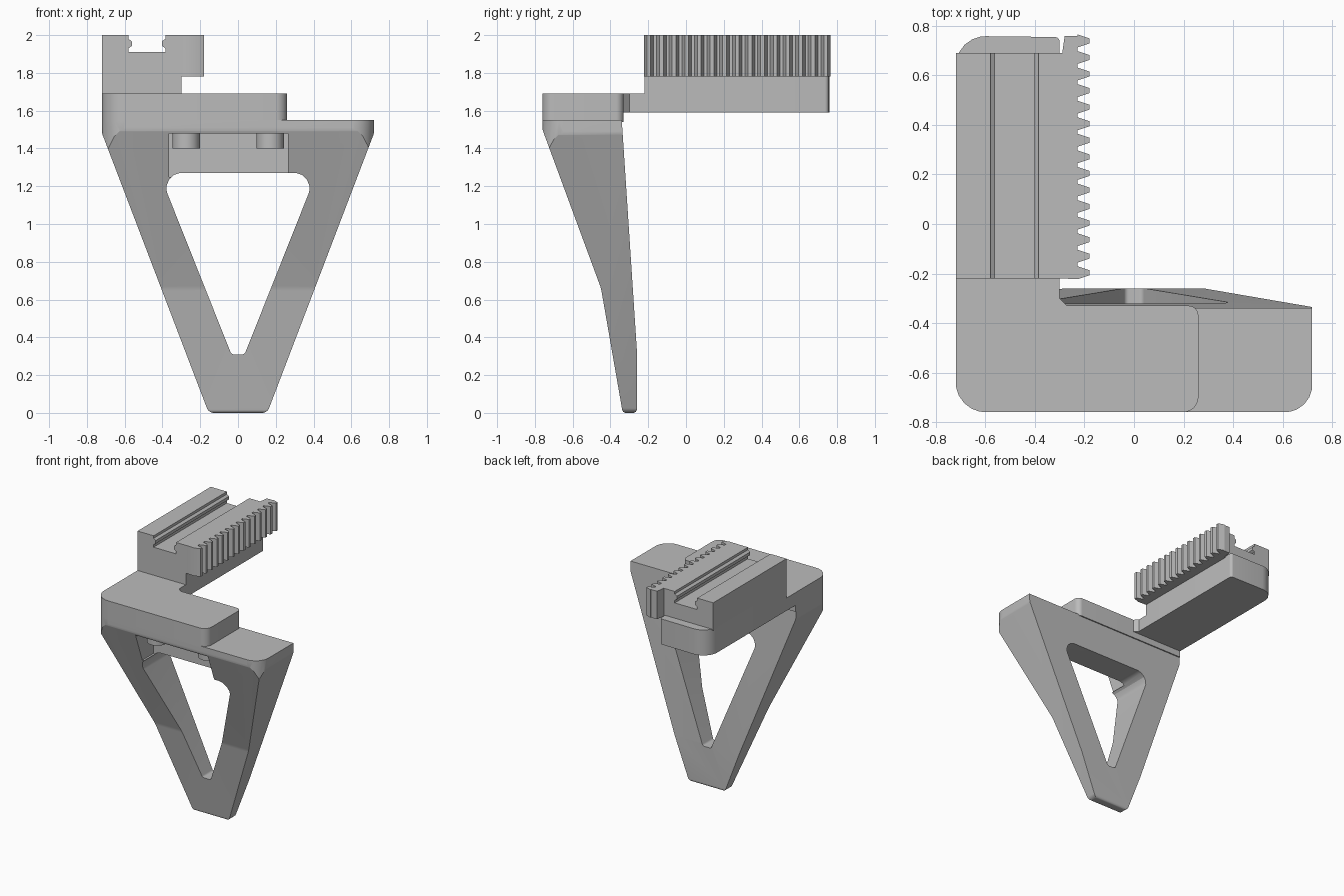
import bpy, math
from mathutils import Vector

if "Cube" in bpy.data.objects:
    bpy.data.objects.remove(bpy.data.objects["Cube"])

GREY = (0.5, 0.5, 0.5, 1)
mat = bpy.data.materials.new("plain grey")
mat.use_nodes = True
mat.diffuse_color = GREY
mat.node_tree.nodes["Principled BSDF"].inputs["Base Color"].default_value = GREY


def rounded(points, steps=6):
    """Profile of (u, v[, radius]) points with the corners filleted."""
    out = []
    for i, p in enumerate(points):
        c = Vector(p[:2])
        r = p[2] if len(p) > 2 else 0
        if not r:
            out.append(c)
            continue
        a = (Vector(points[i - 1][:2]) - c).normalized()
        b = (Vector(points[(i + 1) % len(points)][:2]) - c).normalized()
        half = a.angle(b) / 2
        start, end = c + a * r / math.tan(half), c + b * r / math.tan(half)
        centre = c + (a + b).normalized() * r / math.sin(half)
        for k in range(steps + 1):
            d = start.lerp(end, k / steps) - centre
            out.append(centre + d.normalized() * r)
    return out


def prism(name, points, axis, lo, hi):
    """Extrude a profile along x (yz), y (xz) or z (xy)."""
    place = {"x": lambda u, v, w: (w, u, v),
             "y": lambda u, v, w: (u, w, v),
             "z": lambda u, v, w: (u, v, w)}[axis]
    loop = rounded(points)
    n = len(loop)
    verts = [place(p.x, p.y, w) for w in (lo, hi) for p in loop]
    faces = [range(n - 1, -1, -1), range(n, 2 * n)]
    faces += [(i, (i + 1) % n, n + (i + 1) % n, n + i) for i in range(n)]
    mesh = bpy.data.meshes.new(name)
    mesh.from_pydata(verts, [], [tuple(f) for f in faces])
    obj = bpy.data.objects.new(name, mesh)
    bpy.context.collection.objects.link(obj)
    mesh.materials.append(mat)
    bpy.context.view_layer.objects.active = obj
    bpy.ops.object.select_all(action="DESELECT")
    obj.select_set(True)
    bpy.ops.object.mode_set(mode="EDIT")
    bpy.ops.mesh.select_all(action="SELECT")
    bpy.ops.mesh.normals_make_consistent(inside=False)
    bpy.ops.object.mode_set(mode="OBJECT")
    return obj


def combine(obj, tool, operation):
    mod = obj.modifiers.new(operation.lower(), "BOOLEAN")
    mod.operation, mod.object, mod.solver = operation, tool, "EXACT"
    bpy.context.view_layer.objects.active = obj
    bpy.ops.object.modifier_apply(modifier=mod.name)
    bpy.data.objects.remove(tool)


def mirrored(half):
    """Complete a right-hand profile across u = 0."""
    return half + [(-p[0], *p[1:]) for p in reversed(half)]


# V-shaped bracket: side profile trimmed by its front and plan outlines
bracket = prism("bracket", [(-.335, 0, .02), (-.26, 0, .02), (-.26, .33), (-.34, 1.55),
                            (-.76, 1.55), (-.76, 1.5, .06), (-.45, .66, .15)], "x", -1, 1)
front = mirrored([(.155, 0, .04), (.72, 1.48, .06), (.72, 1.6)])
combine(bracket, prism("front_outline", front, "y", -1, 1), "INTERSECT")
plan = [(-.72, -.76, .12), (.72, -.76, .11), (.72, -.2), (-.72, -.2)]
combine(bracket, prism("plan_outline", plan, "z", -1, 3), "INTERSECT")

# Triangular window and the screw pocket above it
window = mirrored([(.035, .31, .02), (.417, 1.27, .08)])
combine(bracket, prism("window_cutter", window, "y", -1, 1), "DIFFERENCE")
pocket = [(-.365, 1.25), (.265, 1.25), (.265, 1.48), (-.365, 1.48)]
combine(bracket, prism("pocket_cutter", pocket, "y", -1, -.53), "DIFFERENCE")

# Screw heads hanging in the pocket
for side, x in (("right", -.275), ("left", .17)):
    bpy.ops.mesh.primitive_cylinder_add(vertices=32, radius=.073, depth=.1,
                                        location=(x, -.61, 1.45))
    screw = bpy.context.object
    screw.name = side + "_screw_head"
    screw.data.materials.append(mat)

# Top slab with the neck that carries the rail
prism("top_slab", [(-.72, -.76, .12), (.26, -.76, .06), (.26, -.33, .04),
                   (-.72, -.33)], "z", 1.54, 1.69)
prism("neck", [(-.72, -.4), (-.27, -.4), (-.27, -.33), (-.3, -.3),
               (-.3, -.2), (-.72, -.2)], "z", 1.59, 1.69)

# Arm block under the rail
prism("arm_block", [(-.72, -.22), (-.3, -.22), (-.3, .755, .02),
                    (-.72, .76, .12)], "z", 1.59, 1.79)

# Grooved rail with a small bead on each groove wall
groove = [(-.58, 2), (-.58, 1.98), (-.562, 1.967), (-.562, 1.943), (-.58, 1.93), (-.58, 1.91)]
other_wall = [(-.965 - x, z) for x, z in reversed(groove)]
prism("grooved_rail", [(-.72, 1.78), (-.72, 2)] + groove + other_wall
      + [(-.28, 2), (-.28, 1.78)], "y", -.22, .69)

# Toothed rack along the rail
teeth = []
for i in range(15):
    y = -.197 + i * .0669
    teeth += [(-.228, y - .026), (-.18, y - .01), (-.18, y + .01), (-.228, y + .026)]
prism("toothed_rack", [(-.29, -.22)] + teeth + [(-.228, .76), (-.28, .76), (-.29, .69)],
      "z", 1.78, 2)

# Smooth rounded corners, sharp edges elsewhere
for obj in bpy.context.collection.objects:
    if obj.type == "MESH" and mat.name in obj.data.materials:
        bpy.ops.object.select_all(action="DESELECT")
        obj.select_set(True)
        bpy.context.view_layer.objects.active = obj
        bpy.ops.object.shade_smooth_by_angle(angle=math.radians(25))
